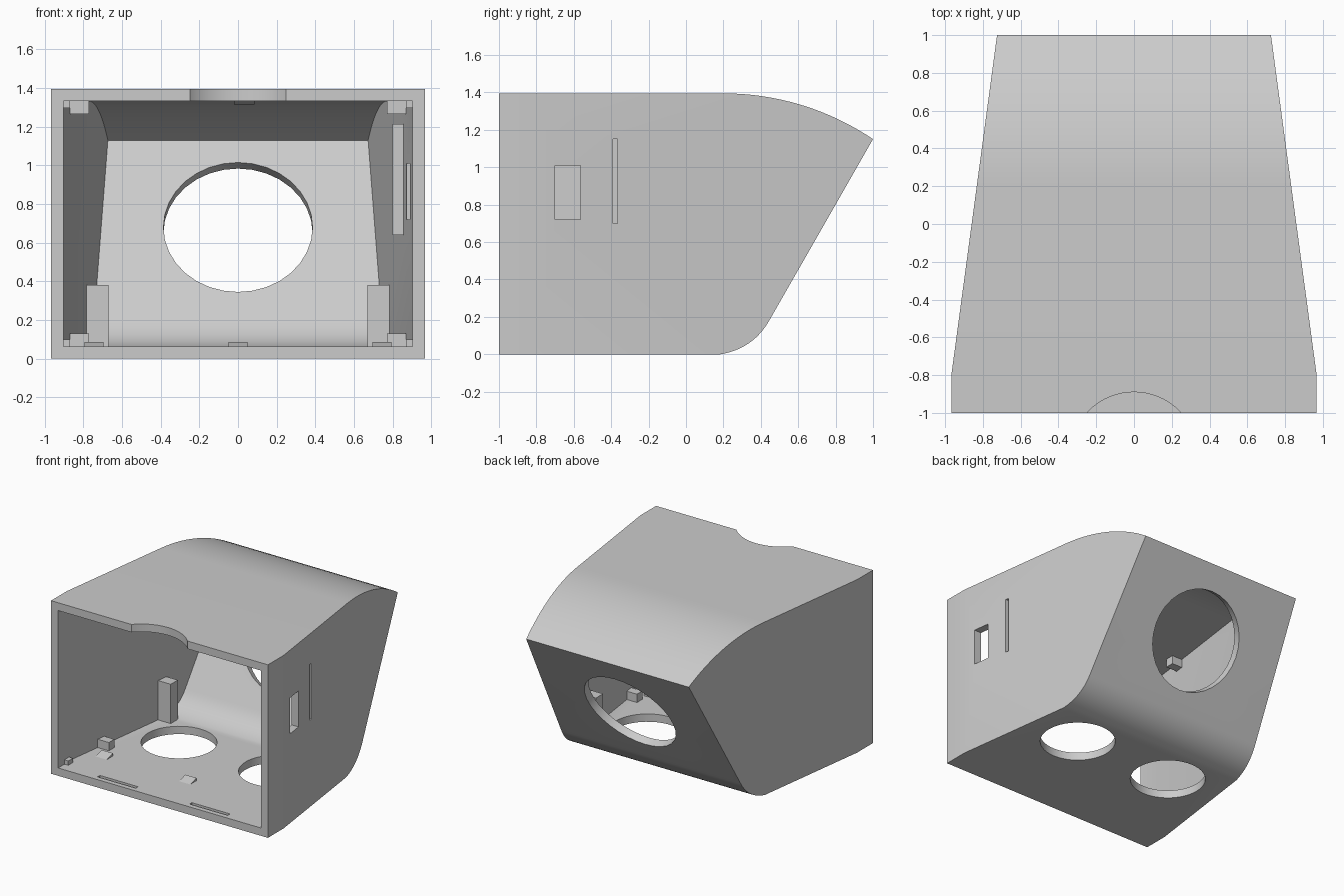
import bpy, bmesh, math
from mathutils import Vector

if "Cube" in bpy.data.objects:
    bpy.data.objects.remove(bpy.data.objects["Cube"])

WALL = 0.063
HEIGHT = 1.395

grey = bpy.data.materials.new("plain grey")
grey.use_nodes = True
grey.diffuse_color = (0.6, 0.6, 0.6, 1)
grey.node_tree.nodes["Principled BSDF"].inputs["Base Color"].default_value = (0.6, 0.6, 0.6, 1)


def finish(name, bm):
    bmesh.ops.recalc_face_normals(bm, faces=bm.faces)
    mesh = bpy.data.meshes.new(name)
    bm.to_mesh(mesh)
    bm.free()
    mesh.materials.append(grey)
    ob = bpy.data.objects.new(name, mesh)
    bpy.context.collection.objects.link(ob)
    return ob


def prism(name, x0, x1, profile):
    """Extrude a side profile of (y, z) points along x."""
    bm = bmesh.new()
    a, b = ([bm.verts.new((x, y, z)) for y, z in profile] for x in (x0, x1))
    bm.faces.new(a)
    bm.faces.new(b)
    for i in range(len(a)):
        bm.faces.new((a[i - 1], a[i], b[i], b[i - 1]))
    return finish(name, bm)


def box(name, x, y, z):
    return prism(name, *x, [(y[0], z[0]), (y[1], z[0]), (y[1], z[1]), (y[0], z[1])])


def cylinder(name, centre, radius, depth, tilt=0, sides=32):
    bm = bmesh.new()
    bmesh.ops.create_cone(bm, cap_ends=True, segments=sides,
                          radius1=radius, radius2=radius, depth=depth)
    ob = finish(name, bm)
    ob.location = centre
    ob.rotation_euler.x = tilt
    return ob


def boolean(target, other, operation="DIFFERENCE"):
    """Apply a boolean and discard the helper."""
    other.hide_render = True
    mod = target.modifiers.new("cut", "BOOLEAN")
    mod.operation, mod.object, mod.solver = operation, other, "EXACT"
    bpy.context.view_layer.update()
    bpy.context.view_layer.objects.active = target
    bpy.ops.object.modifier_apply(modifier=mod.name)
    bpy.data.objects.remove(other)


def half_width(y):
    return 0.967 - 0.1344 * max(0, y + 0.8)


def shell(name, profile, inset):
    """Tapered body: the profile's first two and last two points are the straight front."""
    bm = bmesh.new()
    a, b = ([bm.verts.new((s * (half_width(y) - inset), y, z)) for y, z in profile]
            for s in (-1, 1))
    for side in (a, b):
        bm.faces.new((side[0], side[1], side[-2], side[-1]))
        bm.faces.new(side[1:-1])
    for i in range(len(a)):
        bm.faces.new((a[i - 1], a[i], b[i], b[i - 1]))
    return finish(name, bm)


def inset_profile(points, d):
    """Offset an open polyline to its left with mitred corners."""
    pts = [Vector(p) for p in points]
    normals = []
    for p, q in zip(pts, pts[1:]):
        t = (q - p).normalized()
        normals.append(Vector((-t.y, t.x)))
    normals = [normals[0]] + normals + [normals[-1]]
    out = []
    for p, m, n in zip(pts, normals, normals[1:]):
        out.append(p + (m + n) * d / (1 + m.dot(n)))
    return [tuple(p) for p in out]


# Side profile: floor, curved heel, sloping back, arched roof
profile = [(-1, 0), (-0.8, 0)]
p0, p1, p2 = Vector((0.185, 0)), Vector((0.36, 0.03)), Vector((0.445, 0.18))
for i in range(13):
    t = i / 12
    profile.append(tuple(p0 * (1 - t) ** 2 + p1 * 2 * t * (1 - t) + p2 * t * t))
ARCH = 1.43
for i in range(17):
    angle = math.asin(0.8 / ARCH) * (1 - i / 16)
    profile.append((0.2 + ARCH * math.sin(angle), HEIGHT - ARCH * (1 - math.cos(angle))))
profile += [(-0.8, HEIGHT), (-1, HEIGHT)]

# Hollow housing, open at the front
housing = shell("housing", profile, 0)
inner = inset_profile(profile, WALL)
inner[0] = (-1.1, inner[0][1])
inner[-1] = (-1.1, inner[-1][1])
boolean(housing, shell("cavity", inner, WALL))

# Pocket block on the left wall behind the narrow slit
boolean(housing, box("slit_block", (0.80, 0.88), (-0.453, -0.302), (0.64, 1.215)), "UNION")

# Openings: round back port, two floor ports, roof notch
boolean(housing, cylinder("back_port", (0, 0.71, 0.65), 0.386, 0.4, math.radians(60)))
for s in (-1, 1):
    boolean(housing, cylinder("floor_port", (s * 0.435, -0.13, 0), 0.278, 0.3, sides=48))
boolean(housing, cylinder("roof_notch", (0, -1.229, HEIGHT), 0.339, 0.3, sides=64))

# Side window, slit and shallow floor grooves
boolean(housing, box("side_window", (0.75, 1.1), (-0.70, -0.565), (0.72, 1.01)))
boolean(housing, box("side_slit", (0.86, 1.1), (-0.39, -0.365), (0.70, 1.15)))
for s in (-1, 1):
    x = s * 0.41
    boolean(housing, box("floor_groove", (x - 0.17, x + 0.17), (-0.96, -0.93), (0.035, 0.1)))

bpy.ops.object.select_all(action="DESELECT")
housing.select_set(True)
bpy.context.view_layer.objects.active = housing
bpy.ops.object.shade_smooth_by_angle(angle=math.radians(25))

# Interior stops, pillars and clips on both sides
FLOOR, ROOF = WALL, HEIGHT - WALL
for s, side in ((1, "left"), (-1, "right")):
    for level, (z, up) in {"lower": (FLOOR, 1), "upper": (ROOF, -1)}.items():
        base = z - up * 0.02
        box(f"{side}_{level}_stop", (s * 0.77, s * 0.885), (-0.545, -0.475),
            (base, z + up * 0.067))
        box(f"{side}_{level}_front_stop", (s * 0.87, s * 0.925), (-0.92, -0.86),
            (base, z + up * 0.035))
    box(f"{side}_pillar", (s * 0.67, s * 0.80), (0.10, 0.19), (0.04, 0.38))

for name, x in (("left", 0.745), ("middle", 0), ("right", -0.745)):
    prism(f"{name}_floor_clip", x - 0.05, x + 0.05,
          [(-0.68, FLOOR - 0.01), (-0.60, FLOOR - 0.01), (-0.60, 0.085), (-0.68, FLOOR)])
prism("roof_clip", -0.02, 0.085,
      [(-0.68, ROOF + 0.01), (-0.60, ROOF + 0.01), (-0.60, 1.315), (-0.68, ROOF)])
